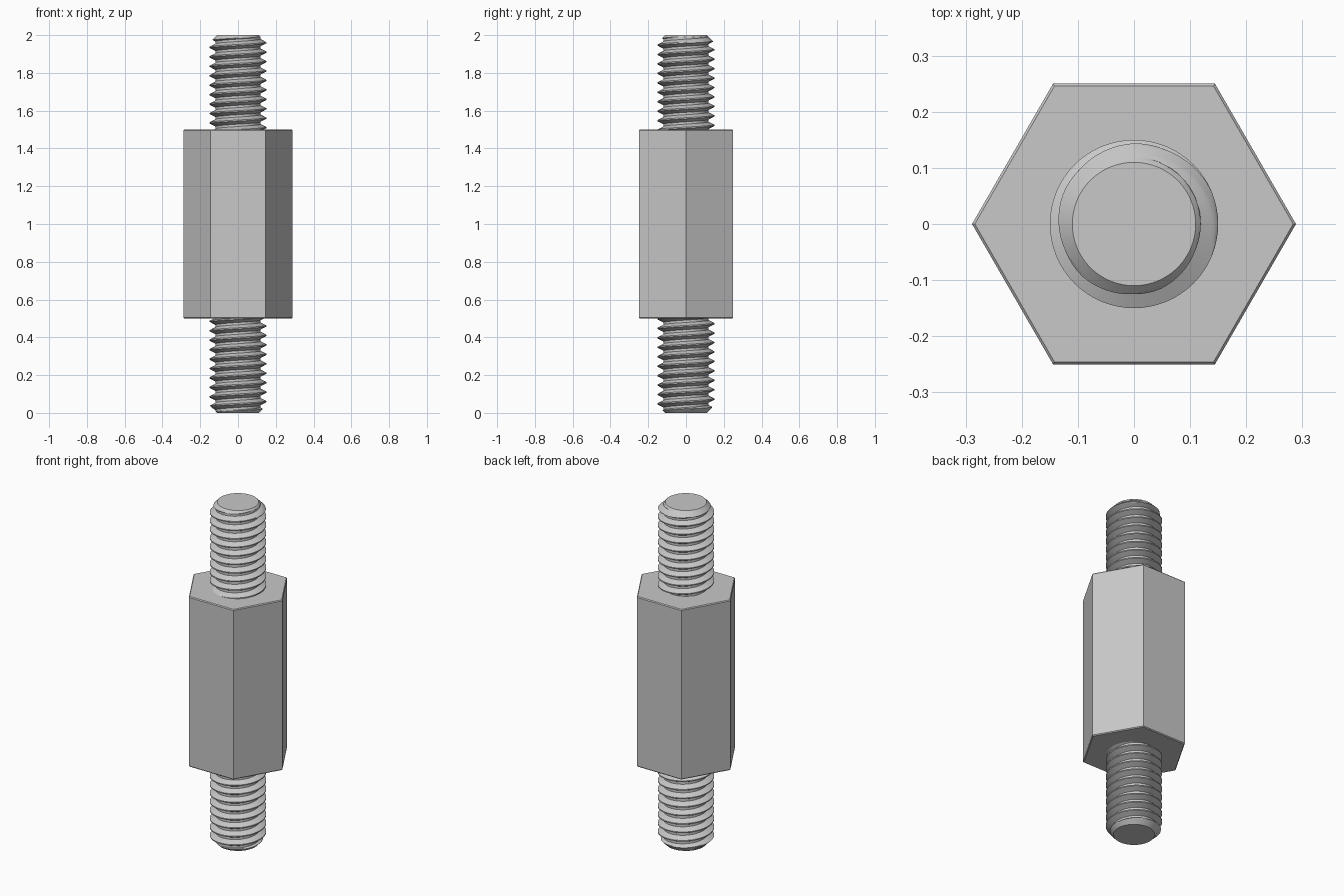
import bpy
import bmesh
import math

cube = bpy.data.objects.get("Cube")
if cube:
    bpy.data.objects.remove(cube, do_unlink=True)

STEEL = (0.58, 0.58, 0.58, 1.0)
PITCH = 0.05
CREST = 0.15          # outer thread radius
ROOT = 0.119          # inner thread radius
END = 0.11            # radius of the flat stud ends
PHASE = 0.01          # height of a crest on the +x side
SEGMENTS = 64
ROWS = 16             # rows per thread turn

steel = bpy.data.materials.new("steel grey")
steel.use_nodes = True
steel.diffuse_color = STEEL
steel.node_tree.nodes["Principled BSDF"].inputs["Base Color"].default_value = STEEL


def add_object(name, bm):
    mesh = bpy.data.meshes.new(name)
    bmesh.ops.recalc_face_normals(bm, faces=bm.faces[:])
    bm.to_mesh(mesh)
    bm.free()
    obj = bpy.data.objects.new(name, mesh)
    bpy.context.collection.objects.link(obj)
    mesh.materials.append(steel)
    return obj


def thread_radius(fraction):
    """Flat crest, straight flank and flat root over one turn."""
    d = abs((fraction + 0.5) % 1.0 - 0.5)
    t = (d - 1 / 16) / (6 / 16 - 1 / 16)
    return CREST + (ROOT - CREST) * min(max(t, 0.0), 1.0)


def threaded_stud(name, low, high, tip):
    """Right-handed helical grid, trimmed to low..high, chamfered at the tip."""
    bm = bmesh.new()
    first = math.floor((low - PHASE) / PITCH) - 1
    count = (math.ceil((high - low) / PITCH) + 3) * ROWS
    grid = []
    for row in range(count + 1):
        ring = []
        for i in range(SEGMENTS + 1):
            turn = i / SEGMENTS
            z = PHASE + (first + row / ROWS + turn) * PITCH
            z = min(max(z, low), high)
            r = thread_radius((z - PHASE) / PITCH - turn)
            r = min(r, END + abs(z - tip))
            a = turn * math.tau
            ring.append(bm.verts.new((r * math.cos(a), r * math.sin(a), z)))
        grid.append(ring)
    for lower, upper in zip(grid, grid[1:]):
        for i in range(SEGMENTS):
            quad = (lower[i], lower[i + 1], upper[i + 1], upper[i])
            heights = [v.co.z for v in quad]
            if max(heights) - min(heights) > 1e-6:
                bm.faces.new(quad)
    bmesh.ops.delete(bm, geom=[v for v in bm.verts if not v.link_faces], context='VERTS')
    bmesh.ops.remove_doubles(bm, verts=bm.verts[:], dist=1e-5)
    # Flat end caps
    bmesh.ops.holes_fill(bm, edges=[e for e in bm.edges if e.is_boundary], sides=0)
    obj = add_object(name, bm)
    bpy.ops.object.select_all(action='DESELECT')
    obj.select_set(True)
    bpy.context.view_layer.objects.active = obj
    bpy.ops.object.shade_smooth_by_angle(angle=math.radians(25))
    return obj


# Hexagonal body with narrow chamfers at both ends
bm = bmesh.new()
corner = 0.25 / math.cos(math.pi / 6)
bevel = 0.005
rings = []
for z, r in ((0.5, corner - bevel), (0.5 + bevel, corner),
             (1.5 - bevel, corner), (1.5, corner - bevel)):
    rings.append([bm.verts.new((r * math.cos(k * math.pi / 3),
                                r * math.sin(k * math.pi / 3), z)) for k in range(6)])
for a, b in zip(rings, rings[1:]):
    for k in range(6):
        n = (k + 1) % 6
        bm.faces.new((a[k], a[n], b[n], b[k]))
bm.faces.new(rings[0][::-1])
bm.faces.new(rings[-1])
add_object("hex_body", bm)

# Threaded studs at both ends
threaded_stud("upper_stud", 1.495, 2.0, 2.0)
threaded_stud("lower_stud", 0.0, 0.505, 0.0)
